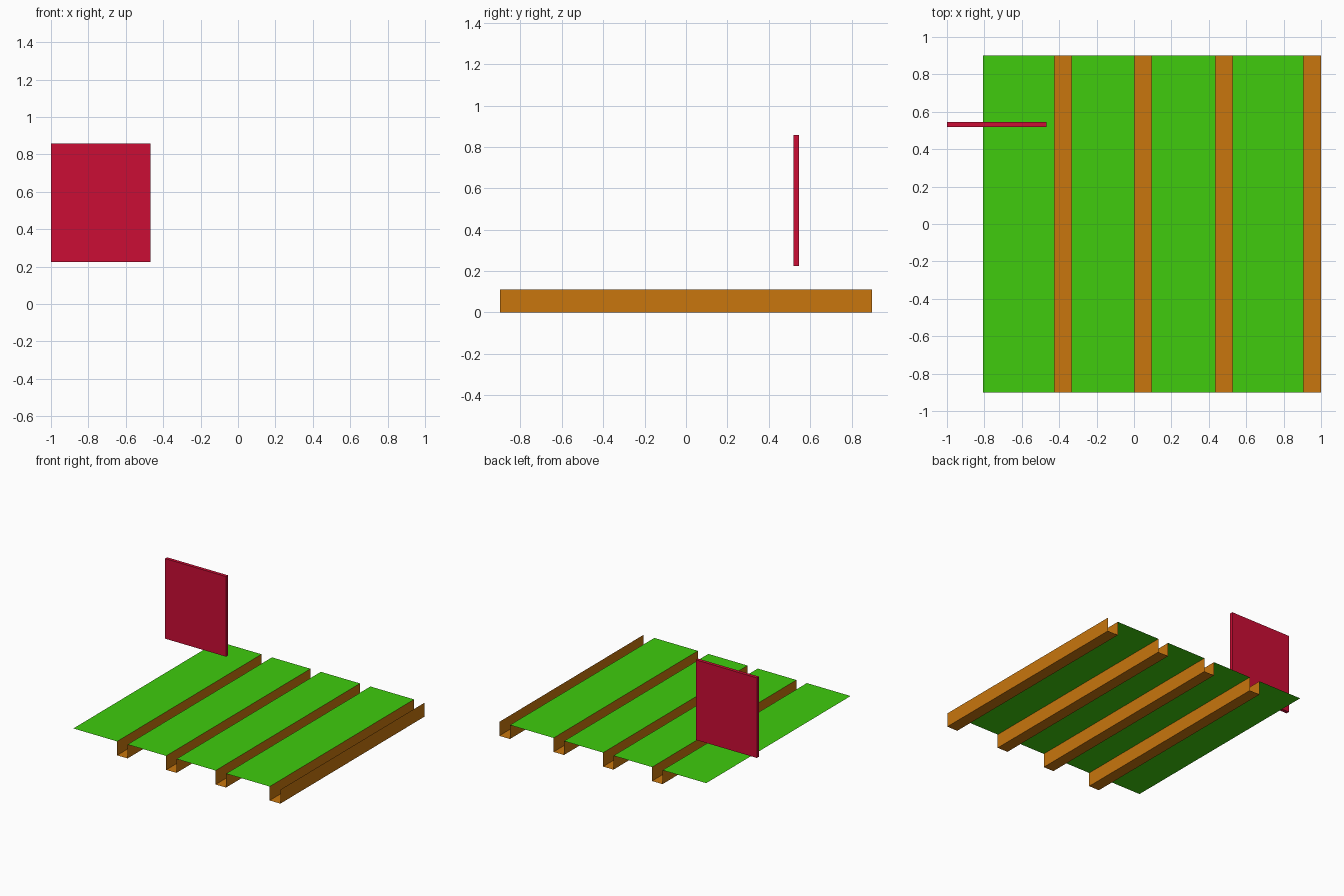
import bpy, bmesh

if "Cube" in bpy.data.objects:
    bpy.data.objects.remove(bpy.data.objects["Cube"])

def material(name, rgb):
    m = bpy.data.materials.new(name)
    m.diffuse_color = (*rgb, 1)
    m.use_nodes = True
    m.node_tree.nodes["Principled BSDF"].inputs["Base Color"].default_value = m.diffuse_color
    return m

GREEN = material("green", (0.05, 0.60, 0.004))
ORANGE = material("orange", (0.58, 0.18, 0.004))
RED = material("red", (0.60, 0.004, 0.035))
HALF_Y, TOP = 0.9, 0.11

def add_object(name, bm, mat):
    mesh = bpy.data.meshes.new(name)
    bm.to_mesh(mesh)
    bm.free()
    mesh.materials.append(mat)
    obj = bpy.data.objects.new(name, mesh)
    bpy.context.collection.objects.link(obj)

def sheet(name, profile, mat):
    """Sweep an open x-z profile along y as a thin sheet."""
    bm = bmesh.new()
    rows = [[bm.verts.new((x, y, z)) for x, z in profile] for y in (-HALF_Y, HALF_Y)]
    for i in range(len(profile) - 1):
        bm.faces.new((rows[0][i], rows[0][i + 1], rows[1][i + 1], rows[1][i]))
    add_object(name, bm, mat)

# Raised panels, each followed by an open U channel
panels = [(-0.807, -0.425), (-0.334, 0.003), (0.093, 0.435), (0.526, 0.907)]
channel_ends = [p[0] for p in panels[1:]] + [1.0]
for i, ((a, b), c) in enumerate(zip(panels, channel_ends), 1):
    sheet(f"panel_{i}", [(a, TOP), (b, TOP)], GREEN)
    sheet(f"channel_{i}", [(b, TOP), (b, 0), (c, 0), (c, TOP)], ORANGE)

# Upright plate floating above the panels
lo, hi = (-1.0, 0.519, 0.225), (-0.467, 0.545, 0.857)
bm = bmesh.new()
bmesh.ops.create_cube(bm, size=1)
for v in bm.verts:
    v.co = [h if c > 0 else l for c, l, h in zip(v.co, lo, hi)]
add_object("upright_plate", bm, RED)
